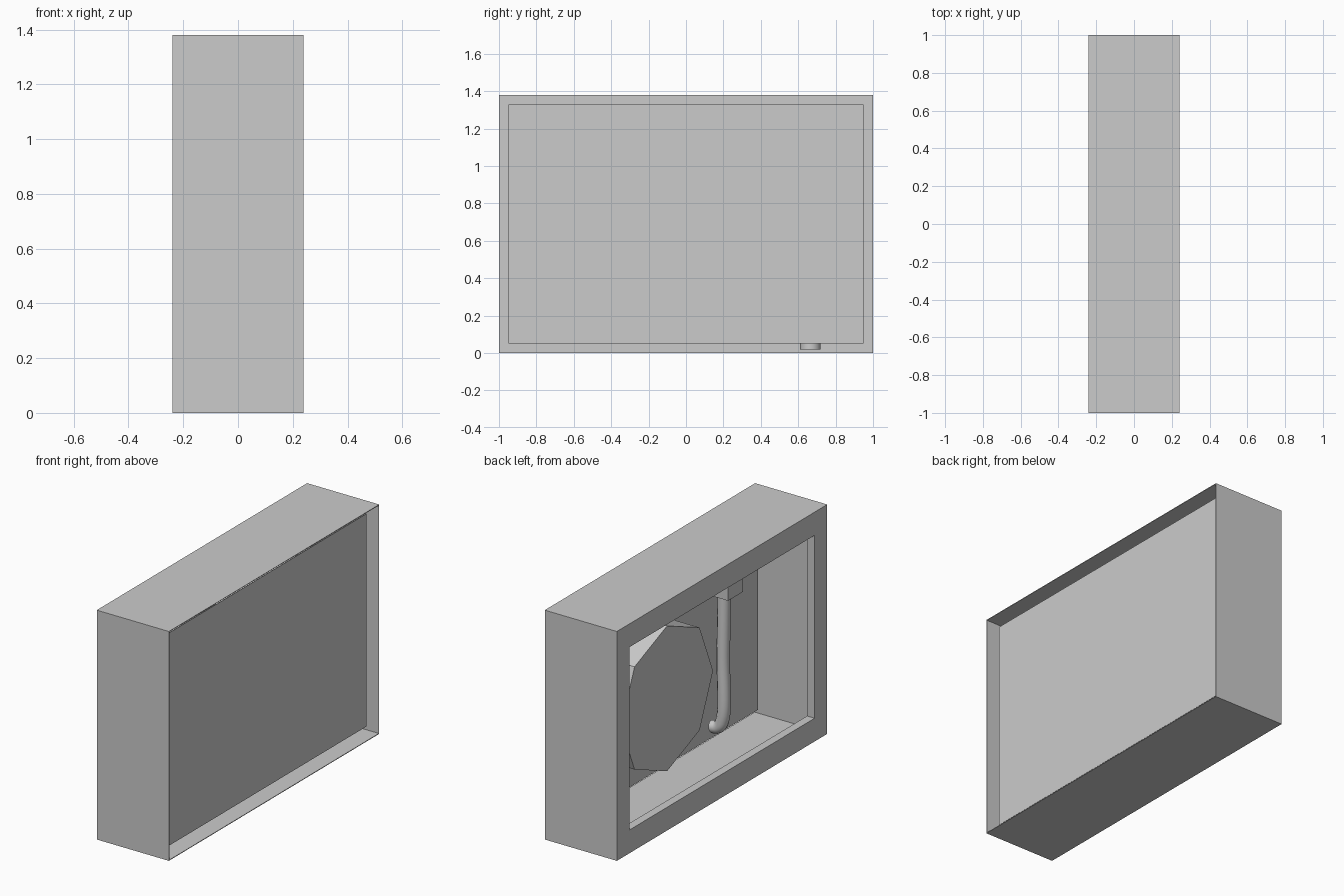
import bpy
import math
from mathutils import Vector

if "Cube" in bpy.data.objects:
    bpy.data.objects.remove(bpy.data.objects["Cube"], do_unlink=True)

grey = bpy.data.materials.new("light grey")
grey.use_nodes = True
colour = (0.6, 0.6, 0.6, 1)
grey.diffuse_color = colour
grey.node_tree.nodes["Principled BSDF"].inputs["Base Color"].default_value = colour

# Overall half width, half length, height and sheet thickness
W, L, H, T = 0.24, 1.0, 1.38, 0.004


def box(name, low, high):
    """Box between two opposite corners."""
    low, high = Vector(low), Vector(high)
    bpy.ops.mesh.primitive_cube_add(size=1)
    ob = bpy.context.object
    ob.name = name
    size, mid = high - low, (high + low) / 2
    for v in ob.data.vertices:
        v.co = Vector(c * s for c, s in zip(v.co, size)) + mid
    ob.data.materials.append(grey)
    return ob


def cylinder(name, centre, radius, depth, sides, rotation=(0, 0, 0), smooth=True):
    bpy.ops.mesh.primitive_cylinder_add(vertices=sides, radius=radius, depth=depth,
                                        location=centre, rotation=rotation)
    ob = bpy.context.object
    ob.name = name
    ob.data.materials.append(grey)
    if smooth:
        bpy.ops.object.shade_smooth_by_angle()
    return ob


# Thin sheet casing, open on both broad sides
box("casing_bottom", (-W, -L, 0), (W, L, T))
box("casing_top", (-W, -L, H - T), (W, L, H))
box("casing_front", (-W, -L, T), (W, -L + T, H - T))
box("casing_back", (-W, L - T, T), (W, L, H - T))

# Rim around the opening
lip, side, rail = 0.05, 0.12, 0.14
box("rim_bottom", (-W, -L, 0), (-W + lip, L, rail))
box("rim_top", (-W, -L, H - rail), (-W + lip, L, H))
for name, y0, y1 in (("rim_front", -L, -L + side), ("rim_back", L - side, L)):
    box(name, (-W, y0, rail), (-W + lip, y1, H - rail))

# Floating rear panel with a gap on all sides
gap = 0.05
box("rear_panel", (W - gap - T, -L + gap, gap), (W - gap, L - gap, H - gap))

# Octagonal reel
cylinder("reel", (0.04, 0.28, 0.656), 0.437, 0.22, 8, (0, math.pi / 2, 0), False)

# Upright supply pipe beside the reel
cylinder("supply_pipe", (-0.01, 0.665, 0.59), 0.055, 1.14, 24)

# Hanging hose and its bracket
box("hose_bracket", (-0.11, -0.385, 1.055), (0.02, -0.243, 1.2))
curve = bpy.data.curves.new("hose", "CURVE")
curve.dimensions = "3D"
curve.bevel_depth = 0.037
curve.bevel_resolution = 4
curve.use_fill_caps = True
path = [(-0.045, -0.3, 1.08), (-0.045, -0.29, 0.7), (-0.045, -0.28, 0.3),
        (-0.02, -0.28, 0.26), (0.02, -0.28, 0.25)]
spline = curve.splines.new("BEZIER")
spline.bezier_points.add(len(path) - 1)
for point, co in zip(spline.bezier_points, path):
    point.co = co
    point.handle_left_type = point.handle_right_type = "AUTO"
curve.materials.append(grey)
hose = bpy.data.objects.new("hose", curve)
bpy.context.collection.objects.link(hose)
